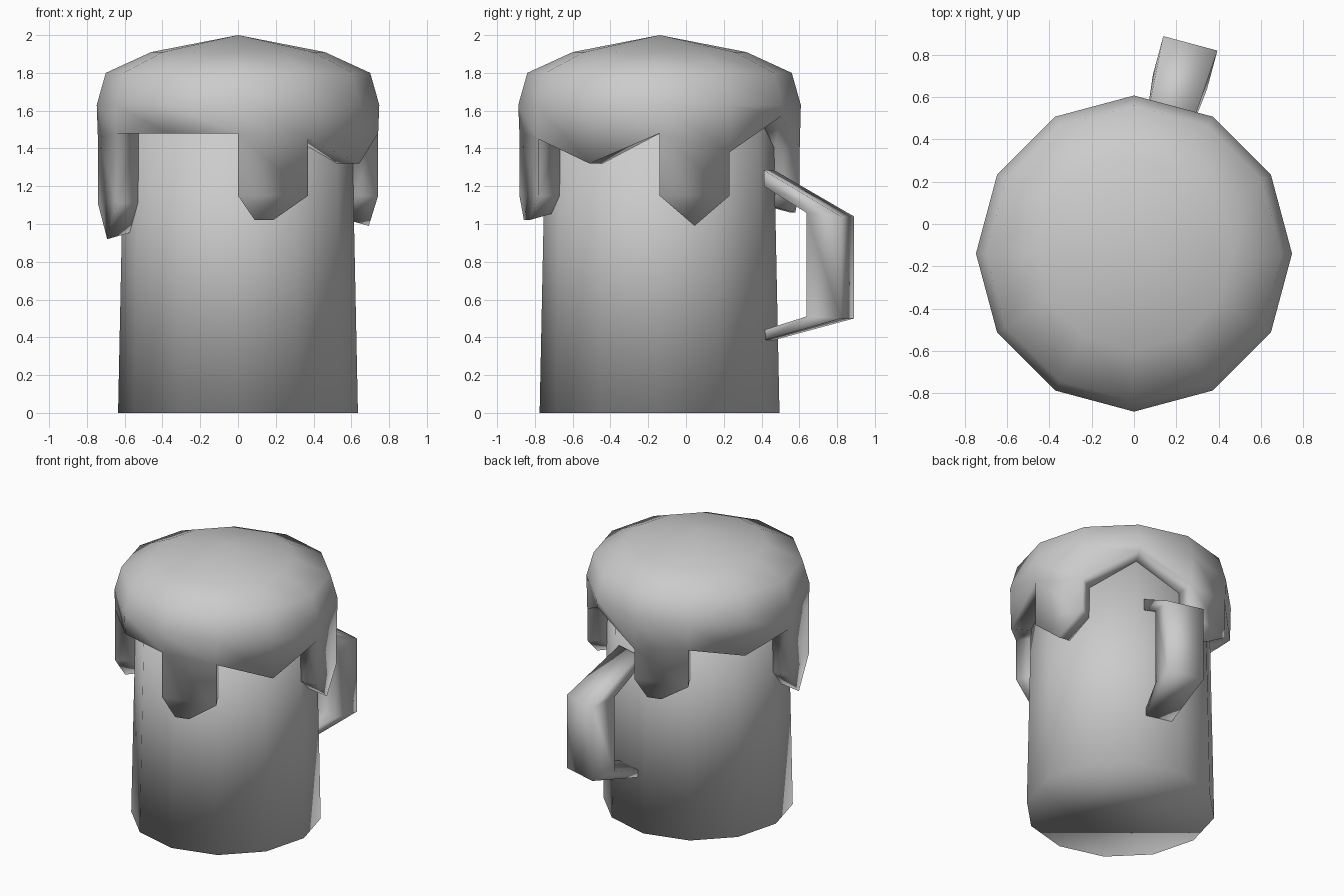
import bpy, bmesh
from math import sin, cos, radians
from mathutils import Vector

if "Cube" in bpy.data.objects:
    bpy.data.objects.remove(bpy.data.objects["Cube"])

SIDES = 12
CENTRE_Y = -0.14

grey = bpy.data.materials.new("plain_grey")
grey.use_nodes = True
colour = (0.6, 0.6, 0.6, 1)
grey.diffuse_color = colour
grey.node_tree.nodes["Principled BSDF"].inputs["Base Color"].default_value = colour


def polar(r, deg, z):
    a = radians(deg)
    return Vector((r * cos(a), CENTRE_Y + r * sin(a), z))


def ring(bm, r, heights):
    return [bm.verts.new(polar(r, 360 / SIDES * i, z)) for i, z in enumerate(heights)]


def bridge(bm, a, b, closed=True):
    n = len(a)
    for i in range(n if closed else n - 1):
        j = (i + 1) % n
        bm.faces.new((a[i], a[j], b[j], b[i]))


def finish(bm, name):
    bmesh.ops.recalc_face_normals(bm, faces=bm.faces)
    mesh = bpy.data.meshes.new(name)
    bm.to_mesh(mesh)
    bm.free()
    mesh.materials.append(grey)
    for p in mesh.polygons:
        p.use_smooth = True
    obj = bpy.data.objects.new(name, mesh)
    bpy.context.collection.objects.link(obj)
    return obj


# Mug body: slightly tapered twelve-sided cylinder
bm = bmesh.new()
low = ring(bm, 0.635, [0] * SIDES)
high = ring(bm, 0.6, [1.7] * SIDES)
bridge(bm, low, high)
bm.faces.new(low)
bm.faces.new(high)
finish(bm, "mug_body")

# Foam dome with an uneven lower rim
bm = bmesh.new()
rim_z = [1.48, 1.38, 1.57, 1.40, 1.45, 1.38, 1.46, 1.48, 1.48, 1.48, 1.45, 1.32]
rings = [ring(bm, r, [z] * SIDES) for r, z in ((0.46, 1.91), (0.70, 1.80), (0.748, 1.63))]
outer = ring(bm, 0.742, rim_z)
inner = ring(bm, 0.608, rim_z)
rings.append(outer)
apex = bm.verts.new((0, CENTRE_Y, 2))
for i in range(SIDES):
    bm.faces.new((apex, rings[0][i], rings[0][(i + 1) % SIDES]))
for a, b in zip(rings, rings[1:]):
    bridge(bm, a, b)

# Foam drips: rim index -> corner height, then tip points (share of the width, height)
drips = {
    0: (1.15, [(0.5, 0.99)]),
    3: (1.18, [(0.24, 1.06), (0.5, 1.06)]),
    6: (1.11, [(0.5, 0.92)]),
    9: (1.15, [(0.24, 1.02), (0.5, 1.02)]),
}


def drip_outline(rim, i, corner_z, tips, lift):
    a, b = rim[i], rim[(i + 1) % SIDES]
    points = [(0, corner_z)] + [(t, z + lift) for t, z in tips] + [(1, corner_z)]
    lower = []
    for t, z in points:
        p = a.co.lerp(b.co, t)
        lower.append(bm.verts.new((p.x, p.y, z)))
    bm.faces.new((a, b, lower[-1], lower[0]))
    bm.faces.new(lower)
    return [a] + lower + [b]


for i in range(SIDES):
    if i in drips:
        front = drip_outline(outer, i, *drips[i], 0)
        back = drip_outline(inner, i, *drips[i], 0.035)
        bridge(bm, front, back, closed=False)
    else:
        j = (i + 1) % SIDES
        bm.faces.new((outer[i], outer[j], inner[j], inner[i]))
finish(bm, "foam_with_drips")

# Handle: four cross-sections swept from the upper joint to the lower joint
out = Vector((cos(radians(75)), sin(radians(75)), 0))
side = Vector((-out.y, out.x, 0))
base = Vector((0, CENTRE_Y, 0))
# each section: outer radius, outer z, inner radius, inner z, width
sections = [
    (0.60, 1.285, 0.60, 1.20, 0.21),
    (1.03, 1.04, 0.84, 1.06, 0.265),
    (1.03, 0.50, 0.84, 0.51, 0.265),
    (0.60, 0.385, 0.60, 0.44, 0.19),
]
bm = bmesh.new()
loops = []
for ro, zo, ri, zi, w in sections:
    corners = ((ro, zo, -1), (ro, zo, 1), (ri, zi, 1), (ri, zi, -1))
    loops.append([bm.verts.new(base + out * r + side * (s * w / 2) + Vector((0, 0, z)))
                  for r, z, s in corners])
for a, b in zip(loops, loops[1:]):
    bridge(bm, a, b)
bm.faces.new(loops[0])
bm.faces.new(loops[-1])
finish(bm, "handle")
